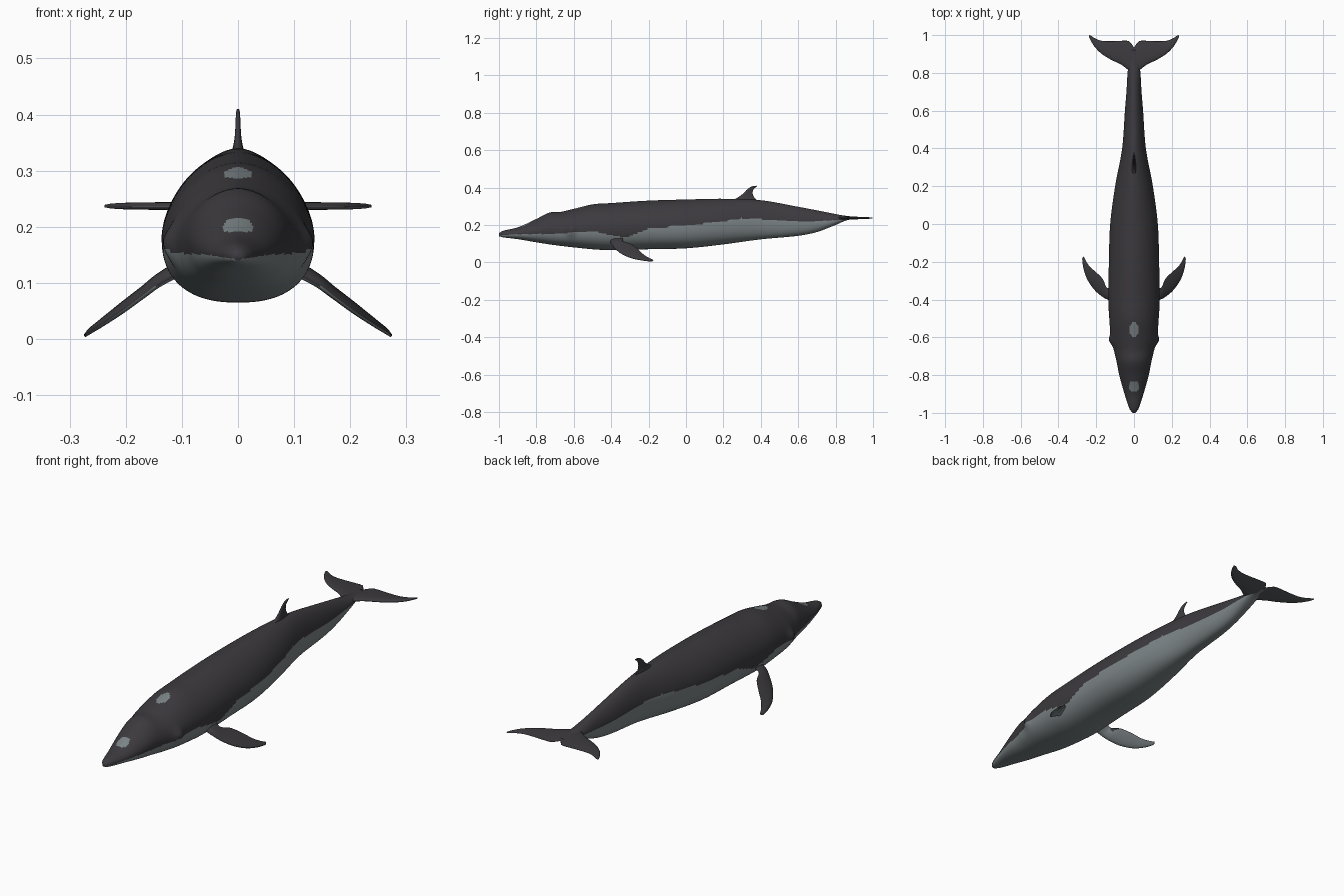
import bpy, bmesh
from math import sin, cos, pi, exp, copysign
from mathutils import Vector

cube = bpy.data.objects.get("Cube")
if cube:
    bpy.data.objects.remove(cube)


def material(name, colour):
    mat = bpy.data.materials.new(name)
    mat.use_nodes = True
    mat.diffuse_color = (*colour, 1)
    shader = mat.node_tree.nodes["Principled BSDF"]
    shader.inputs["Base Color"].default_value = (*colour, 1)
    shader.inputs["Roughness"].default_value = 0.6
    return mat


DARK, PALE, MID = range(3)
MATERIALS = [
    material("charcoal skin", (0.045, 0.042, 0.048)),
    material("pale grey belly", (0.2, 0.23, 0.24)),
    material("mid grey underside", (0.1, 0.107, 0.112)),
]


def smooth_sample(table, t):
    """Read a row from a table keyed by its first column, along a smooth curve."""
    last = len(table) - 1
    i = 0
    while i < last - 1 and table[i + 1][0] < t:
        i += 1
    a, b = table[i], table[i + 1]
    before, after = table[max(i - 1, 0)], table[min(i + 2, last)]
    span = b[0] - a[0]
    u = min(max((t - a[0]) / span, 0), 1)
    row = []
    for k in range(1, len(a)):
        slope_a = (b[k] - before[k]) / (b[0] - before[0]) * span
        slope_b = (after[k] - a[k]) / (after[0] - a[0]) * span
        ease = u * u * (3 - 2 * u)
        row.append(a[k] + (b[k] - a[k]) * ease
                   + slope_a * u * (1 - u) ** 2 - slope_b * u * u * (1 - u))
    return row


def loft(name, rings, colour_rule):
    """Skin a row of closed rings, cap both ends and colour the faces."""
    bm = bmesh.new()
    loops = [[bm.verts.new(p) for p in ring] for ring in rings]
    for one, two in zip(loops, loops[1:]):
        for j in range(len(one)):
            bm.faces.new((one[j - 1], one[j], two[j], two[j - 1]))
    bm.faces.new(loops[0])
    bm.faces.new(loops[-1])
    bmesh.ops.recalc_face_normals(bm, faces=bm.faces)
    bm.normal_update()
    for face in bm.faces:
        face.smooth = True
        face.material_index = colour_rule(face.calc_center_median(), face.normal)
    mesh = bpy.data.meshes.new(name)
    bm.to_mesh(mesh)
    bm.free()
    for mat in MATERIALS:
        mesh.materials.append(mat)
    obj = bpy.data.objects.new(name, mesh)
    bpy.context.collection.objects.link(obj)
    return obj


def fin(name, sections, normal, colour_rule, steps=40, sides=24):
    """Loft a blade; each section holds leading point, trailing point, half thickness."""
    normal = Vector(normal).normalized()
    keyed = [(i, *row) for i, row in enumerate(sections)]
    rings = []
    for s in range(steps + 1):
        row = smooth_sample(keyed, s / steps * (len(keyed) - 1))
        lead, trail, thick = Vector(row[:3]), Vector(row[3:6]), row[6]
        ring = []
        for j in range(sides):
            a = 2 * pi * j / sides
            # blunt leading edge, thin trailing edge
            depth = thick * sin(a) * (0.65 + 0.35 * cos(a))
            ring.append(lead.lerp(trail, (1 - cos(a)) / 2) + normal * depth)
        rings.append(ring)
    return loft(name, rings, colour_rule)


# Body: position along the length, underside, back, half width
BODY = [
    (-1, .14, .156, .008),
    (-.98, .134, .168, .023),
    (-.9, .124, .187, .05),
    (-.8, .107, .232, .078),
    (-.73, .096, .266, .092),
    (-.67, .088, .27, .106),
    (-.6, .08, .286, .122),
    (-.5, .07, .31, .131),
    (-.4, .065, .317, .136),
    (-.2, .07, .33, .133),
    (0, .075, .336, .126),
    (.2, .096, .34, .1),
    (.4, .123, .332, .063),
    (.6, .142, .297, .048),
    (.7, .162, .278, .04),
    (.8, .2, .258, .034),
    (.86, .225, .248, .027),
    (.92, .233, .243, .012),
]

# Height of the edge between dark back and pale belly
BELLY_LINE = [
    (-1, .143), (-.9, .15), (-.7, .153), (-.5, .163), (-.42, .15),
    (-.33, .135), (-.26, .155), (-.2, .178), (0, .198), (.2, .22),
    (.3, .235), (.45, .228), (.6, .22), (.8, .225), (.92, .236),
]

# Pale spots on the back: position, half width, half length
SPOTS = [(-.86, .028, .03), (-.56, .026, .038)]


def body_colour(c, n):
    for y, half_width, half_length in SPOTS:
        if n.z > 0 and (c.x / half_width) ** 2 + ((c.y - y) / half_length) ** 2 < 1:
            return PALE
    return PALE if c.z < smooth_sample(BELLY_LINE, c.y)[0] else DARK


def body_ring(y, sides=96):
    low, high, width = smooth_sample(BODY, y)
    middle = low + (high - low) * 0.46
    eye = 0.014 * exp(-((y + 0.615) / 0.025) ** 2)
    ring = []
    for j in range(sides):
        a = 2 * pi * (j + 0.5) / sides
        c, s = cos(a), sin(a)
        # narrow back, full belly
        power = 2 / (1.8 if s > 0 else 2.4)
        reach = (high if s > 0 else low) - middle
        bulge = eye * exp(-(s / 0.3) ** 2)
        x = copysign(width * abs(c) ** power + bulge, c)
        ring.append((x, y, middle + reach * abs(s) ** power))
    return ring


LENGTH_STEPS = 220
first, final = BODY[0][0], BODY[-1][0]
loft("body", [body_ring(first + (final - first) * i / LENGTH_STEPS)
              for i in range(LENGTH_STEPS + 1)], body_colour)

# Dorsal fin
fin("dorsal_fin", [
    (0, .22, .32, 0, .42, .31, .024),
    (0, .27, .343, 0, .376, .336, .013),
    (0, .3, .363, 0, .358, .36, .008),
    (0, .327, .39, 0, .358, .384, .006),
    (0, .35, .405, 0, .368, .397, .005),
    (0, .376, .41, 0, .379, .406, .003),
], (1, 0, 0), lambda c, n: DARK)

# Tail flukes: half span, leading edge, trailing edge, half thickness
HALF_FLUKE = [
    (.012, .8, .952, .013),
    (.03, .815, .969, .012),
    (.07, .845, .97, .011),
    (.12, .869, .968, .01),
    (.17, .9, .97, .009),
    (.205, .934, .982, .008),
    (.226, .966, .996, .006),
    (.238, .99, 1, .003),
]
flukes = [(-x, a, .237, -x, b, .237, t) for x, a, b, t in reversed(HALF_FLUKE)]
flukes.append((0, .79, .239, 0, .938, .237, .013))
flukes += [(x, a, .237, x, b, .237, t) for x, a, b, t in HALF_FLUKE]
fin("tail_flukes", flukes, (0, 0, 1),
    lambda c, n: MID if n.z < -0.3 else DARK, steps=128)

# Flippers, swept back and down on both sides
FLIPPER = [
    (.095, -.41, .125, .1, -.325, .14, .018),
    (.14, -.4, .1, .142, -.338, .115, .014),
    (.172, -.382, .076, .165, -.292, .097, .012),
    (.21, -.348, .048, .2, -.256, .07, .011),
    (.246, -.295, .024, .232, -.228, .043, .009),
    (.267, -.235, .011, .252, -.2, .025, .007),
    (.274, -.185, .005, .266, -.172, .012, .004),
]
for name, side in (("left_flipper", 1), ("right_flipper", -1)):
    rows = [(side * a, b, c, side * d, e, f, t) for a, b, c, d, e, f, t in FLIPPER]
    fin(name, rows, (side * 0.59, 0, 0.81),
        lambda c, n: PALE if n.z < -0.45 else DARK)
